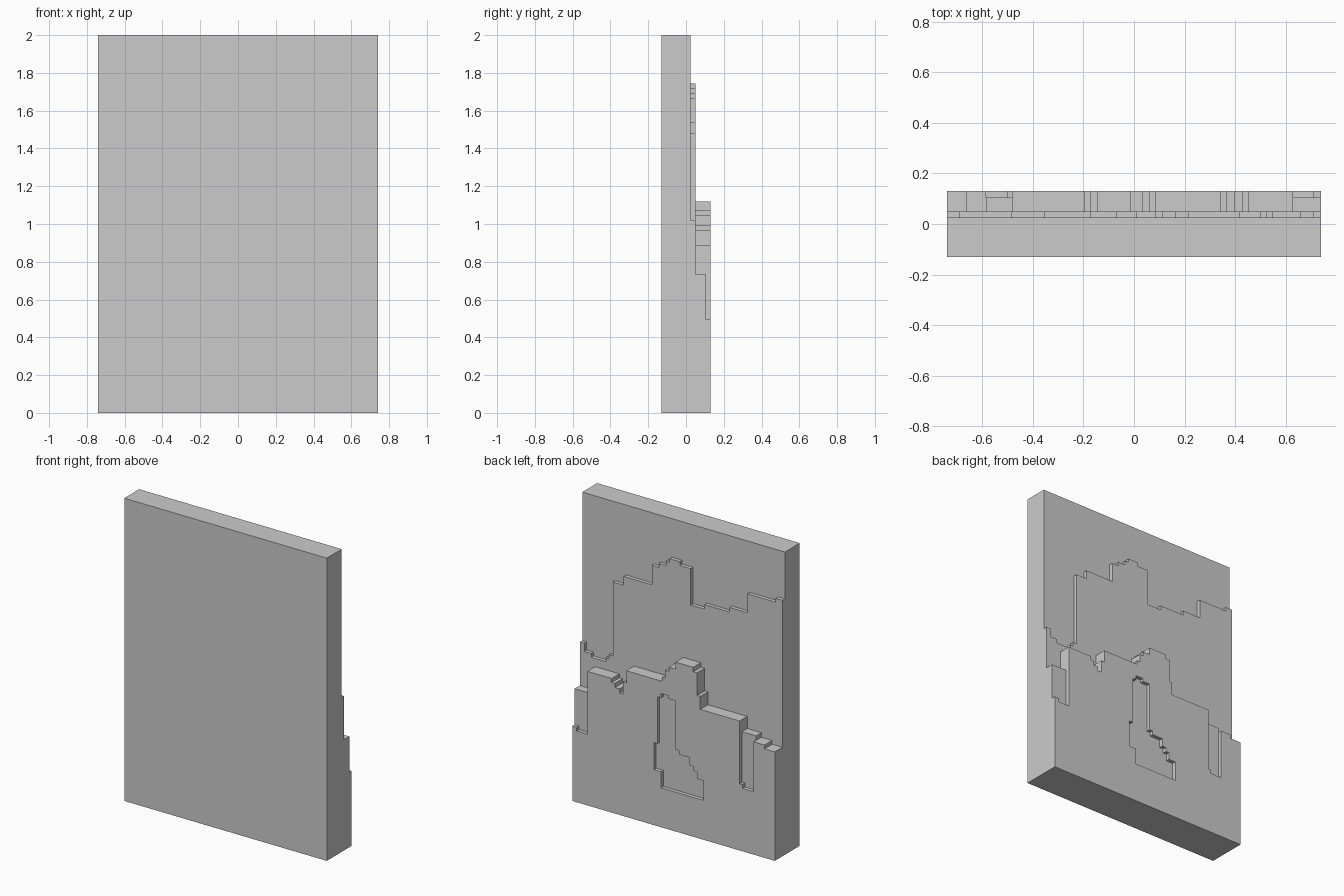
import bpy, bmesh

if "Cube" in bpy.data.objects:
    bpy.data.objects.remove(bpy.data.objects["Cube"])

HALF, TOP = 0.74, 2.0

# Stepped outlines: (x where the step starts, height), running left to right
SLAB = [(-HALF, TOP)]
UPPER = [(-.74, 1.69), (-.69, 1.665), (-.483, 1.54), (-.353, 1.51), (-.172, 1.48),
         (-.069, 1.72), (.01, 1.745), (.085, 1.72), (.112, 1.692), (.164, 1.666),
         (.215, 1.538), (.42, 1.48), (.50, .992), (.527, .966), (.55, .94),
         (.657, .966), (.708, 1.02)]
LOWER = [(-.74, .72), (-.665, .745), (-.586, .775), (-.483, .855), (-.195, .94),
         (-.172, 1.09), (-.144, 1.119), (-.014, 1.072), (.034, 1.045), (.061, .992),
         (.085, .966), (.345, .886), (.369, .805), (.396, .832), (.428, .86),
         (.452, .886), (.629, .732)]
# Facing repeats the lower outline but drops at the two side notches
FACING = ([s for s in LOWER if s[0] < -.59]
          + [(-.586, .415), (-.503, .44)]
          + [s for s in LOWER if -.49 < s[0] < .6]
          + [(.629, .47), (.708, .495)])
# Pocket sunk into the facing: (x start, floor, ceiling); last entry closes it
POCKET = [(-.22, .26, .39), (-.17, .26, .436), (-.145, .26, .464), (-.117, .26, .516),
          (-.04, .26, .542), (-.015, .26, .863), (.037, .26, .883), (.092, .366, .855),
          (.119, .366, .545), (.144, 0, 0)]


def at(steps, x):
    """Entry of a stepped outline that covers x."""
    found = None
    for s in steps:
        if s[0] <= x:
            found = s
    return found


def inside(layer, x, z):
    """Is the point within the layer's outline (and not in its pocket)?"""
    if layer is None or abs(x) > HALF or not 0 < z < at(layer[0], x)[1]:
        return False
    hole = at(layer[1], x)
    return not (hole and hole[1] < z < hole[2])


def breaks(layers):
    xs, zs = {-HALF, HALF}, {0.0}
    for steps, pocket in layers:
        xs.update(s[0] for s in steps + pocket)
        zs.update(s[1] for s in steps)
        for p in pocket:
            zs.update(p[1:])
    return sorted(xs), sorted(zs)


def relief(name, layer, above, y0, y1, front=False):
    """Extruded outline whose back face is left open where the next layer sits."""
    xs, zs = breaks([l for l in (layer, above) if l])
    nx, nz = len(xs) - 1, len(zs) - 1

    def filled(which, i, j):
        return (0 <= i < nx and 0 <= j < nz and
                inside(which, (xs[i] + xs[i + 1]) / 2, (zs[j] + zs[j + 1]) / 2))

    bm = bmesh.new()
    cache = {}

    def vert(i, j, y):
        if (i, j, y) not in cache:
            cache[i, j, y] = bm.verts.new((xs[i], y, zs[j]))
        return cache[i, j, y]

    sides = [(-1, 0), (0, 1), (1, 0), (0, -1)]
    for i in range(nx):
        for j in range(nz):
            if not filled(layer, i, j):
                continue
            ring = [(i, j), (i, j + 1), (i + 1, j + 1), (i + 1, j)]
            if not filled(above, i, j):
                bm.faces.new([vert(*p, y1) for p in ring])
            if front:
                bm.faces.new([vert(*p, y0) for p in reversed(ring)])
            for k, (di, dj) in enumerate(sides):
                if not filled(layer, i + di, j + dj):
                    a, b = ring[k], ring[(k + 1) % 4]
                    bm.faces.new([vert(*b, y1), vert(*a, y1), vert(*a, y0), vert(*b, y0)])
    # merge flat cells into clean faces
    bmesh.ops.dissolve_limit(bm, angle_limit=0.01, verts=bm.verts[:], edges=bm.edges[:])
    mesh = bpy.data.meshes.new(name)
    bm.to_mesh(mesh)
    bm.free()
    obj = bpy.data.objects.new(name, mesh)
    bpy.context.collection.objects.link(obj)


slab, upper, lower, facing = (SLAB, []), (UPPER, []), (LOWER, []), (FACING, POCKET)

# Full-height slab, then three stepped layers stacked on its back
relief("base_slab", slab, upper, -.13, .025, front=True)
relief("upper_ridge_layer", upper, lower, .025, .05)
relief("lower_ridge_layer", lower, facing, .05, .105)
relief("notched_facing_layer", facing, None, .105, .13)
